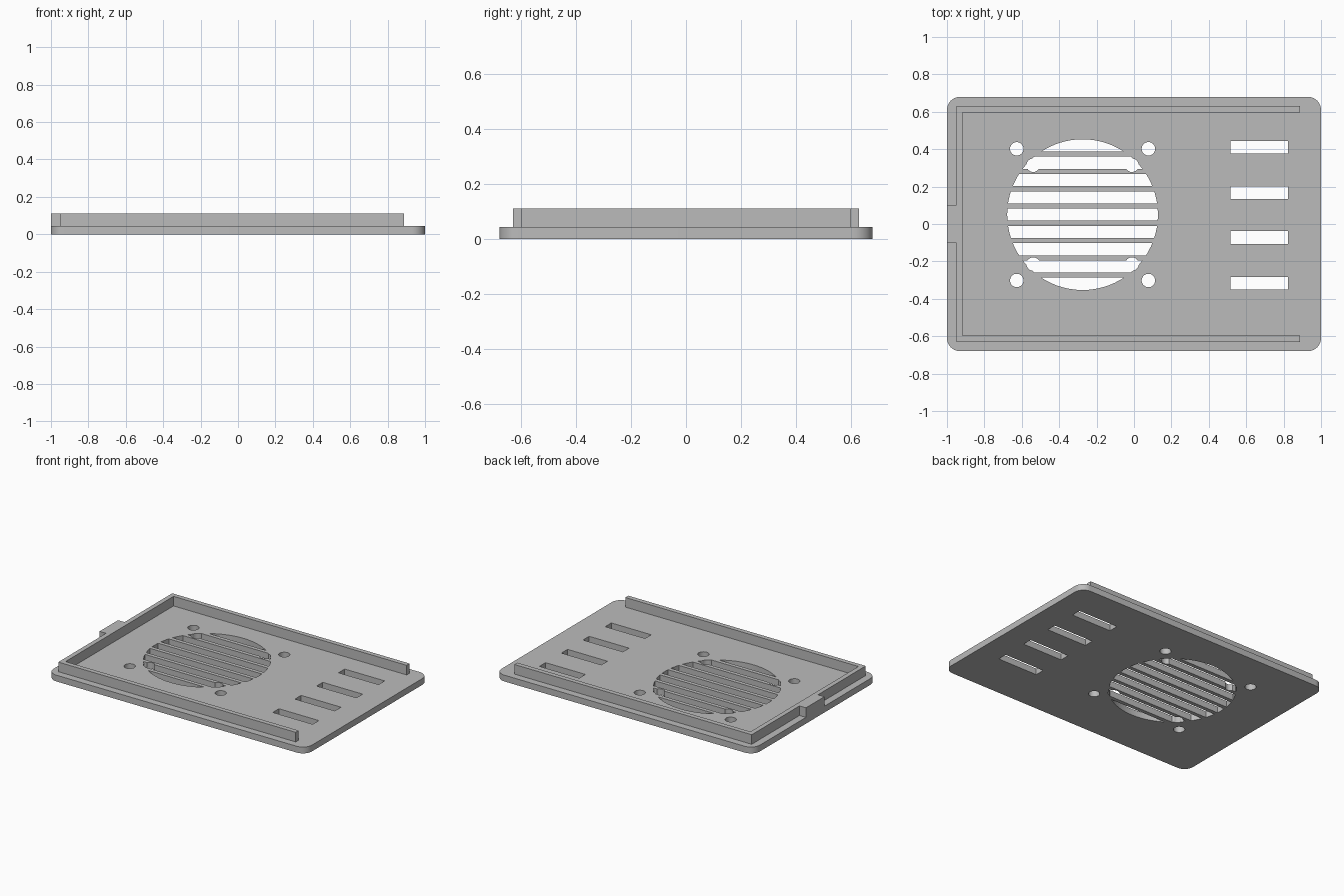
import bpy
import bmesh
from math import cos, sin, pi, radians

if "Cube" in bpy.data.objects:
    bpy.data.objects.remove(bpy.data.objects["Cube"], do_unlink=True)

PLATE_TOP = 0.044
RIM_TOP = 0.111
FAN_X, FAN_Y, FAN_R = -0.275, 0.05, 0.403

grey = bpy.data.materials.new("plain grey")
grey.use_nodes = True
grey.diffuse_color = (0.5, 0.5, 0.5, 1)
grey.node_tree.nodes["Principled BSDF"].inputs["Base Color"].default_value = (0.5, 0.5, 0.5, 1)


def circle(x, y, r, n):
    return [(x + r * cos(2 * pi * i / n), y + r * sin(2 * pi * i / n)) for i in range(n)]


def rect(x0, x1, y0, y1):
    return [(x0, y0), (x1, y0), (x1, y1), (x0, y1)]


def rounded_rect(hx, hy, r, steps=10):
    points = []
    for k, (sx, sy) in enumerate([(1, 1), (-1, 1), (-1, -1), (1, -1)]):
        for i in range(steps + 1):
            a = (k + i / steps) * pi / 2
            points.append((sx * (hx - r) + r * cos(a), sy * (hy - r) + r * sin(a)))
    return points


def extrude(name, outlines, z0, z1):
    """Make one object from flat outlines pulled up from z0 to z1."""
    bm = bmesh.new()
    for outline in outlines:
        low = [bm.verts.new((x, y, z0)) for x, y in outline]
        high = [bm.verts.new((x, y, z1)) for x, y in outline]
        bm.faces.new(low[::-1])
        bm.faces.new(high)
        for i in range(len(low)):
            j = (i + 1) % len(low)
            bm.faces.new((low[i], low[j], high[j], high[i]))
    bmesh.ops.recalc_face_normals(bm, faces=bm.faces)
    mesh = bpy.data.meshes.new(name)
    bm.to_mesh(mesh)
    bm.free()
    mesh.materials.append(grey)
    obj = bpy.data.objects.new(name, mesh)
    bpy.context.collection.objects.link(obj)
    return obj


def cut(target, cutter):
    """Subtract the cutter from the target and discard the cutter."""
    mod = target.modifiers.new("cut", "BOOLEAN")
    mod.operation = "DIFFERENCE"
    mod.solver = "EXACT"
    mod.object = cutter
    bpy.context.view_layer.update()
    graph = bpy.context.evaluated_depsgraph_get()
    mesh = bpy.data.meshes.new_from_object(target.evaluated_get(graph))
    target.modifiers.clear()
    target.data = mesh
    bpy.data.objects.remove(cutter, do_unlink=True)


# Base plate with rounded corners
plate = extrude("base_plate", [rounded_rect(1, 0.68, 0.07)], 0, PLATE_TOP)

# Round fan grille: a disc opening that leaves eight straight bars
pitch, half_bar = 0.0924, 0.0137
bar_rows = [FAN_Y + (i - 3.5) * pitch for i in range(8)]
bars = extrude("grille_bars", [rect(-0.8, 0.25, y - half_bar, y + half_bar) for y in bar_rows], -0.3, 0.3)
opening = extrude("fan_opening", [circle(FAN_X, FAN_Y, FAN_R, 72)], -0.1, 0.2)
cut(opening, bars)
cut(plate, opening)

# Screw holes on two squares around the fan, and the four side vents
holes = [circle(FAN_X + sx * d, FAN_Y + sy * d, 0.036, 32)
         for d in (0.264, 0.352) for sx in (-1, 1) for sy in (-1, 1)]
vents = [rect(0.515, 0.824, y - 0.034, y + 0.034) for y in (0.41, 0.167, -0.072, -0.317)]
cut(plate, extrude("hole_cutter", holes + vents, -0.1, 0.2))

# Three-sided raised rim with the latch tab on its closed end
half = [(-1, 0.102), (-0.95, 0.102), (-0.95, 0.63), (0.888, 0.63), (0.888, 0.597), (-0.917, 0.597)]
outline = half + [(x, -y) for x, y in reversed(half)]
rim = extrude("rim_with_tab", [outline], PLATE_TOP, RIM_TOP)

# Smooth curved walls, keep edges sharp
bpy.ops.object.select_all(action="DESELECT")
for obj in (plate, rim):
    obj.select_set(True)
bpy.context.view_layer.objects.active = plate
bpy.ops.object.shade_smooth_by_angle(angle=radians(30))
